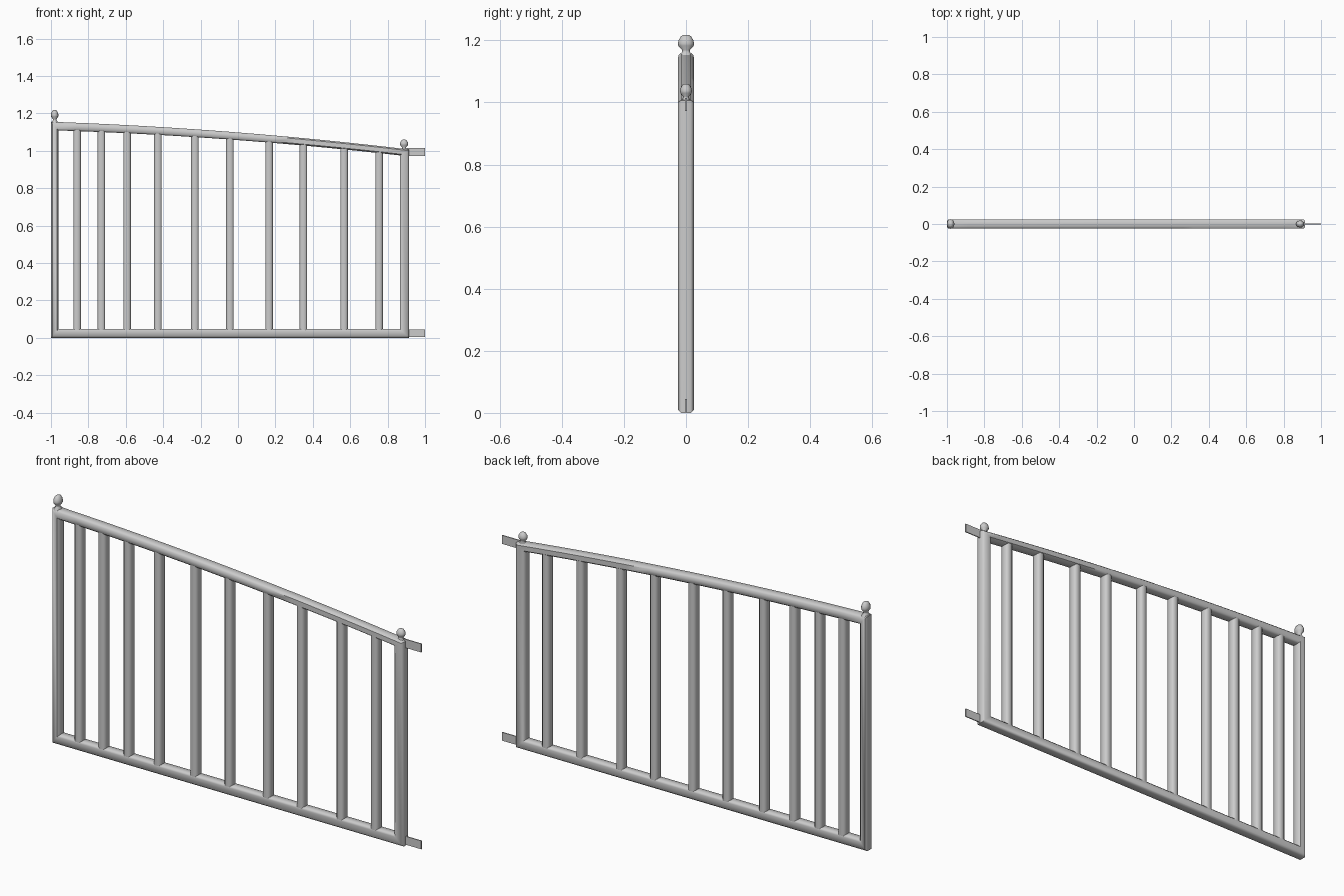
import bpy, bmesh, math

if "Cube" in bpy.data.objects:
    bpy.data.objects.remove(bpy.data.objects["Cube"])


def finish(name, bm):
    bmesh.ops.recalc_face_normals(bm, faces=bm.faces)
    me = bpy.data.meshes.new(name)
    bm.to_mesh(me)
    bm.free()
    ob = bpy.data.objects.new(name, me)
    bpy.context.collection.objects.link(ob)
    bpy.ops.object.select_all(action='DESELECT')
    ob.select_set(True)
    bpy.context.view_layer.objects.active = ob
    bpy.ops.object.shade_smooth_by_angle(angle=math.radians(50))
    return ob


def bridge(bm, rings, closed):
    n = len(rings[0])
    for i in range(len(rings) if closed else len(rings) - 1):
        a, b = rings[i], rings[(i + 1) % len(rings)]
        for j in range(n):
            k = (j + 1) % n
            bm.faces.new((a[j], a[k], b[k], b[j]))
    if not closed:
        bm.faces.new(rings[0])
        bm.faces.new(rings[-1][::-1])


def section(hu, hv, c):
    """Rectangle with chamfered corners."""
    return [(hu, -hv + c), (hu, hv - c), (hu - c, hv), (-hu + c, hv),
            (-hu, hv - c), (-hu, -hv + c), (-hu + c, -hv), (hu - c, -hv)]


def top_z(x):
    """Upper edge of the sloping, slightly arched top rail."""
    t = (x + 1) / 1.915
    return 1.155 - 0.067 * t - 0.081 * t * t


def rail_thickness(x):
    return 0.045 - 0.004 * (x + 1)


# Closed frame: one mitred sweep between an outer and an inner outline
outer = [(-1, 0), (0.915, 0)]
inner = [(-0.96, 0.048), (0.865, 0.048)]
N = 16
for i in range(N + 1):
    xo = 0.915 - 1.915 * i / N
    xi = 0.865 - 1.825 * i / N
    outer.append((xo, top_z(xo)))
    inner.append((xi, top_z(xi) - rail_thickness(xi)))
bm = bmesh.new()
rings = []
for (ox, oz), (ix, iz) in zip(outer, inner):
    ring = []
    for u, y in section(0.024, 0.025, 0.009):
        t = 0.5 + u / 0.048
        ring.append(bm.verts.new((ox + (ix - ox) * t, y, oz + (iz - oz) * t)))
    rings.append(ring)
bridge(bm, rings, True)
finish("gate_frame", bm)

# Upright bars, cut to follow the top rail
for i, x in enumerate((-0.86, -0.73, -0.593, -0.428, -0.23,
                       -0.043, 0.166, 0.35, 0.567, 0.754)):
    bm = bmesh.new()
    prof = section(0.02, 0.023, 0.009)
    lo = [bm.verts.new((x + u, y, 0.035)) for u, y in prof]
    hi = [bm.verts.new((x + u, y, top_z(x + u) - 0.03)) for u, y in prof]
    bridge(bm, [lo, hi], False)
    finish(f"bar_{i + 1}", bm)


# Turned finials on the two end posts
def finial(name, x, z, height, rx, ry):
    bm = bmesh.new()
    rings = []
    for r, h in ((0.95, -0.1), (0.9, 0.04), (0.5, 0.18), (0.5, 0.28), (0.95, 0.48),
                 (1.0, 0.6), (0.9, 0.76), (0.6, 0.94), (0.3, 1.0)):
        rings.append([bm.verts.new((x + rx * r * math.cos(a * math.pi / 6),
                                    ry * r * math.sin(a * math.pi / 6),
                                    z + h * height)) for a in range(12)])
    bridge(bm, rings, False)
    finish(name, bm)


finial("finial_tall_post", -0.98, 1.15, 0.068, 0.02, 0.026)
finial("finial_short_post", 0.888, 1.003, 0.057, 0.022, 0.019)

# Thin hinge plates
for name, z0, z1 in (("hinge_lower", 0.004, 0.045), ("hinge_upper", 0.973, 1.015)):
    bm = bmesh.new()
    bmesh.ops.create_cube(bm, size=1)
    for v in bm.verts:
        v.co = (0.95 + v.co.x * 0.1, v.co.y * 0.005, (z0 + z1) / 2 + v.co.z * (z1 - z0))
    finish(name, bm)
